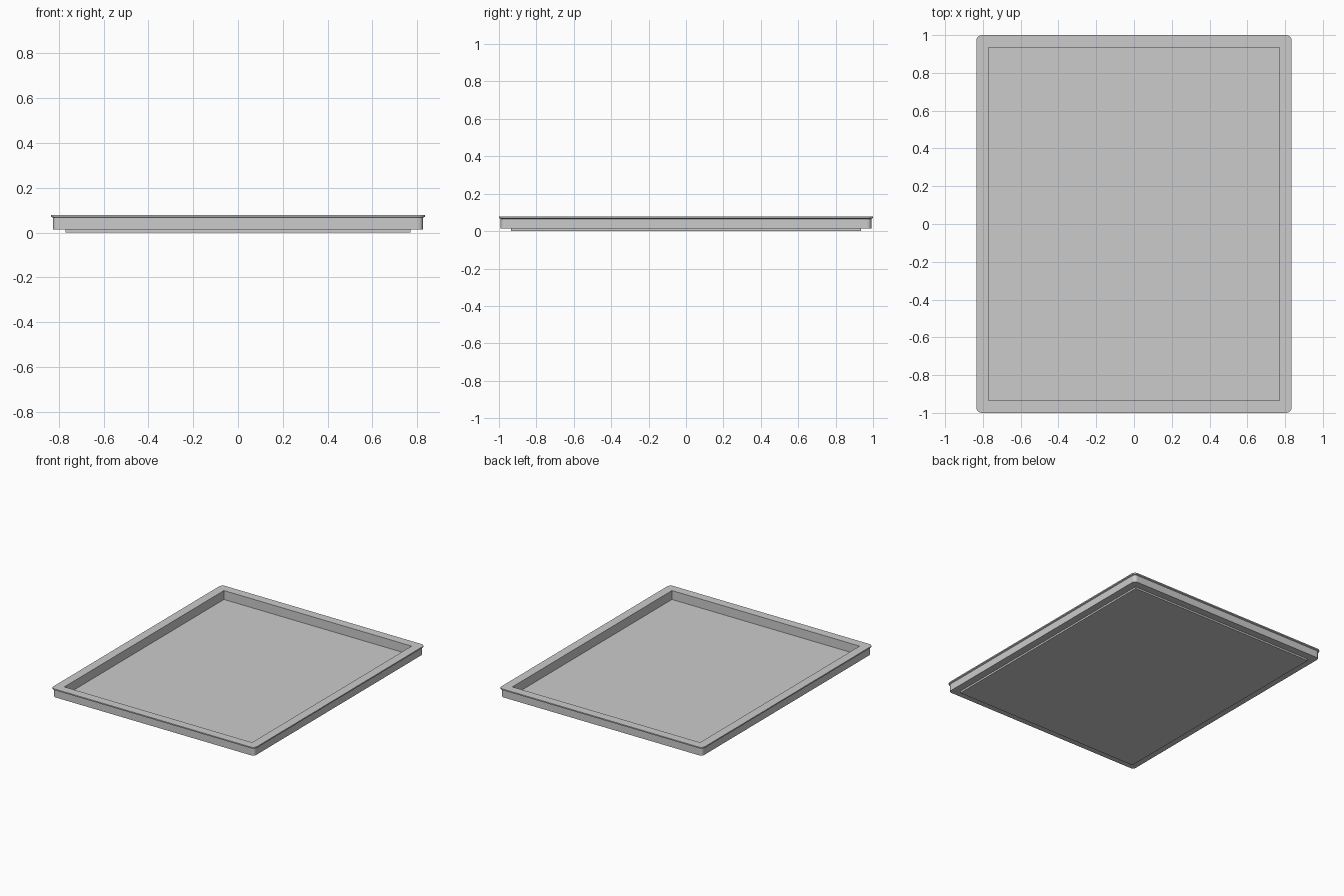
import bpy, bmesh, math

if "Cube" in bpy.data.objects:
    bpy.data.objects.remove(bpy.data.objects["Cube"])

grey = bpy.data.materials.new("light grey")
grey.diffuse_color = (0.6, 0.6, 0.6, 1)
grey.use_nodes = True
grey.node_tree.nodes["Principled BSDF"].inputs["Base Color"].default_value = grey.diffuse_color


def finish(bm, name):
    bmesh.ops.remove_doubles(bm, verts=bm.verts, dist=1e-5)
    bmesh.ops.recalc_face_normals(bm, faces=bm.faces)
    me = bpy.data.meshes.new(name)
    bm.to_mesh(me)
    bm.free()
    me.materials.append(grey)
    ob = bpy.data.objects.new(name, me)
    bpy.context.collection.objects.link(ob)
    return ob


def ring(bm, hx, hy, r, z, seg=5):
    """Rounded rectangle of vertices; r = 0 gives sharp corners."""
    out = []
    for k, (sx, sy) in enumerate([(1, 1), (-1, 1), (-1, -1), (1, -1)]):
        for i in range(seg + 1):
            a = math.pi / 2 * (k + i / seg)
            out.append(bm.verts.new((sx * (hx - r) + r * math.cos(a),
                                     sy * (hy - r) + r * math.sin(a), z)))
    return out


# Rim frame: outer wall with overhanging lip, sharp inner opening
INX, INY = 0.77, 0.935
FLOOR, TOP = 0.013, 0.079
profile = [(INX, INY, 0, FLOOR), (0.826, 0.991, 0.024, FLOOR),
           (0.826, 0.991, 0.024, 0.066), (0.835, 1.0, 0.03, 0.070),
           (0.835, 1.0, 0.03, TOP), (INX, INY, 0, TOP)]
bm = bmesh.new()
rings = [ring(bm, *p) for p in profile]
n = len(rings[0])
for a, b in zip(rings, rings[1:] + rings[:1]):
    for i in range(n):
        j = (i + 1) % n
        bm.faces.new((a[i], a[j], b[j], b[i]))
finish(bm, "rim_frame")

# Tray floor: thin plate that drops slightly below the frame
bm = bmesh.new()
bmesh.ops.create_cube(bm, size=1)
for v in bm.verts:
    v.co = (v.co.x * 2 * INX, v.co.y * 2 * INY, (v.co.z + 0.5) * FLOOR)
finish(bm, "floor_plate")
